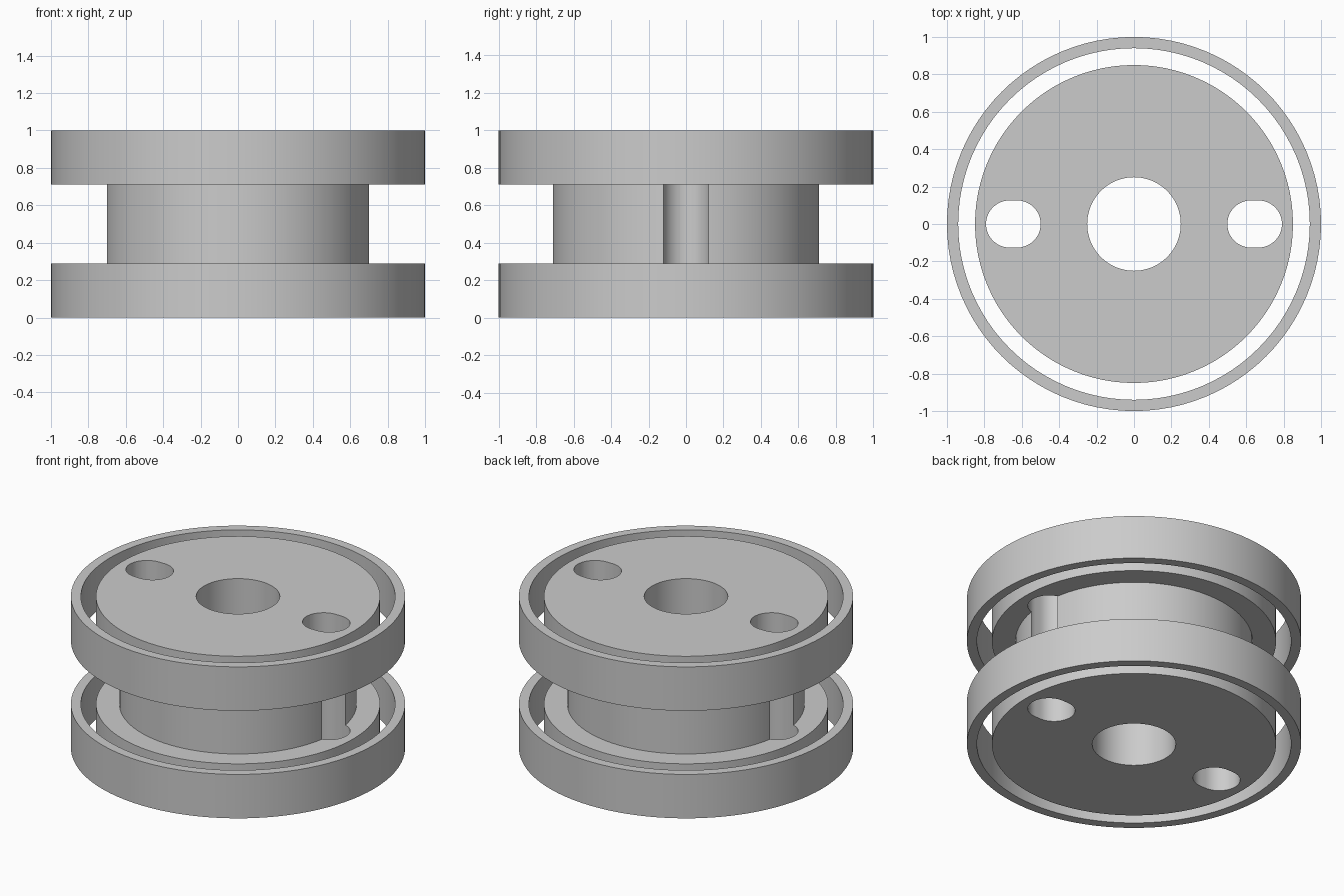
import bpy
import bmesh
import math

cube = bpy.data.objects.get("Cube")
if cube:
    bpy.data.objects.remove(cube, do_unlink=True)

SEGMENTS = 96
FLANGE = 0.29   # flange thickness
HEIGHT = 1.0

grey = bpy.data.materials.new("plain_grey")
grey.use_nodes = True
grey.diffuse_color = (0.6, 0.6, 0.6, 1)
grey.node_tree.nodes["Principled BSDF"].inputs["Base Color"].default_value = (0.6, 0.6, 0.6, 1)


def finish(bm, name):
    """Turn a bmesh into a named grey object."""
    bmesh.ops.recalc_face_normals(bm, faces=bm.faces)
    mesh = bpy.data.meshes.new(name)
    bm.to_mesh(mesh)
    bm.free()
    mesh.materials.append(grey)
    obj = bpy.data.objects.new(name, mesh)
    bpy.context.collection.objects.link(obj)
    return obj


def lathe(name, profile):
    """Revolve a closed (radius, height) profile around z."""
    bm = bmesh.new()
    rings = []
    for i in range(SEGMENTS):
        a = 2 * math.pi * i / SEGMENTS
        rings.append([bm.verts.new((r * math.cos(a), r * math.sin(a), z)) for r, z in profile])
    n = len(profile)
    for i in range(SEGMENTS):
        here, after = rings[i], rings[(i + 1) % SEGMENTS]
        for j in range(n):
            k = (j + 1) % n
            bm.faces.new((here[j], after[j], after[k], here[k]))
    return finish(bm, name)


def slot_cutter(name, x, radius, half_straight):
    """Upright prism with a rounded slot outline, longer along x."""
    bm = bmesh.new()
    steps = 24
    outline = []
    for end in (1, -1):
        for i in range(steps + 1):
            a = math.pi * i / steps - end * math.pi / 2
            dx = abs(math.cos(a)) * end
            dy = math.sin(a) if end > 0 else math.sin(math.pi / 2 - math.pi * i / steps)
            outline.append(bm.verts.new((x + end * half_straight + radius * dx, radius * dy, -0.1)))
    base = bm.faces.new(outline)
    top = bmesh.ops.extrude_face_region(bm, geom=[base])["geom"]
    bmesh.ops.translate(bm, vec=(0, 0, HEIGHT + 0.2),
                        verts=[v for v in top if isinstance(v, bmesh.types.BMVert)])
    obj = finish(bm, name)
    obj.hide_render = True
    return obj


def activate(obj):
    bpy.ops.object.select_all(action='DESELECT')
    obj.select_set(True)
    bpy.context.view_layer.objects.active = obj


# Spool: two flanges joined by a hub, with a central bore
bore, hub, rim = 0.25, 0.71, 0.85
upper = HEIGHT - FLANGE
spool = lathe("spool_body", [(bore, 0), (rim, 0), (rim, FLANGE), (hub, FLANGE),
                             (hub, upper), (rim, upper), (rim, HEIGHT), (bore, HEIGHT)])

# Slots through the flanges, notching the sides of the hub
for side, label in ((1, "left"), (-1, "right")):
    cutter = slot_cutter(label + "_slot_cutter", side * 0.645, 0.126, 0.02)
    mod = spool.modifiers.new(label + "_slot", 'BOOLEAN')
    mod.operation = 'DIFFERENCE'
    mod.solver = 'EXACT'
    mod.object = cutter
    activate(spool)
    bpy.ops.object.modifier_apply(modifier=mod.name)
    bpy.data.objects.remove(cutter, do_unlink=True)

# Loose outer rings around each flange
parts = [spool]
for name, z in (("lower_ring", 0), ("upper_ring", upper)):
    parts.append(lathe(name, [(0.94, z), (1, z), (1, z + FLANGE), (0.94, z + FLANGE)]))

for part in parts:
    activate(part)
    bpy.ops.object.shade_smooth_by_angle(angle=math.radians(30))
